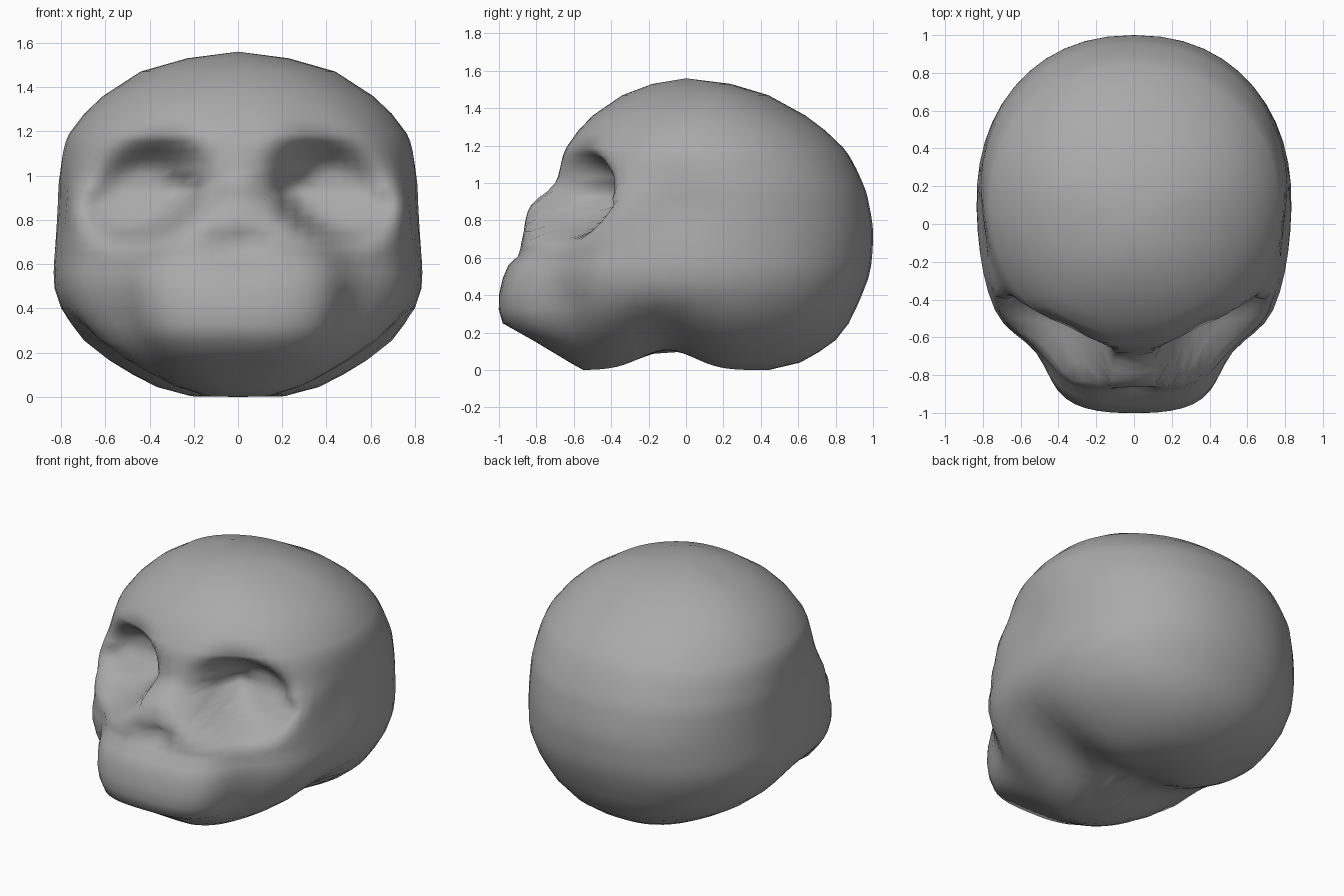
import bpy, bmesh, math

cube = bpy.data.objects.get("Cube")
if cube:
    bpy.data.objects.remove(cube, do_unlink=True)

SIDES = 60
SIDE_Y = 0.1   # where the widest point of each slice sits

# Horizontal slices: height, front y, back y, half width
SLICES = [
    (0.0, -0.55, 0.44, 0.24),
    (0.04, -0.62, 0.61, 0.38),
    (0.16, -0.82, 0.80, 0.59),
    (0.25, -0.98, 0.87, 0.70),
    (0.40, -1.00, 0.94, 0.80),
    (0.49, -0.98, 0.975, 0.83),
    (0.56, -0.95, 0.99, 0.835),
    (0.61, -0.90, 0.995, 0.835),
    (0.74, -0.87, 1.00, 0.83),
    (0.88, -0.83, 0.98, 0.825),
    (1.00, -0.70, 0.945, 0.815),
    (1.19, -0.64, 0.84, 0.765),
    (1.36, -0.50, 0.64, 0.61),
    (1.47, -0.34, 0.44, 0.44),
    (1.53, -0.18, 0.24, 0.23),
]


def smooth(t):
    t = max(0.0, min(1.0, t))
    return t * t * (3 - 2 * t)


def bump(*offsets):
    return math.exp(-sum(o * o for o in offsets))


def power(value, exponent):
    return math.copysign(abs(value) ** exponent, value)


def slice_point(z, front, back, width, angle):
    """Point on a rounded slice; angle is measured from the front."""
    s, c = math.sin(angle), math.cos(angle)
    if c > 0:
        # square cheeks low down, rounder forehead above
        px, py = 2.8 - 0.6 * smooth((z - 0.85) / 0.35), 2.0
        y = SIDE_Y + (front - SIDE_Y) * power(c, 2 / py)
    else:
        px = py = 2.2 - 0.15 * smooth((z - 0.9) / 0.4)
        y = SIDE_Y - (back - SIDE_Y) * power(c, 2 / py)
    return width * power(s, 2 / px), y, z


def sculpt(x, y, z):
    """Press the face hollows and the underside into the plain form."""
    ax = abs(x)
    if y < 0:
        # broad dent between muzzle and cheekbone
        dent = 0.075 * bump((ax - 0.56) / 0.2, (y + 0.72) / 0.2, (z - 0.42) / 0.32)
        x -= math.copysign(dent, x)
        y += dent
        ax = abs(x)
        # eye sockets, soft under the brow and steep at the lower lid
        middle = 0.94 - 0.2 * (ax - 0.43)
        q = math.hypot((ax - 0.45) / 0.36, (z - middle) / 0.28)
        depth = -0.33 - 0.7 * max(0.0, 0.93 - z)
        fade = 0.75 if z > middle else 0.5
        y += max(0.0, depth - y) * smooth((1.04 - q) / fade)
        # nasal opening, narrow and deepest at its top
        half = 0.13 - 0.5 * max(0.0, z - 0.62)
        q = math.hypot(ax / max(half, 0.03), (z - 0.67) / 0.08)
        y += (0.07 + 0.5 * (z - 0.67)) * smooth((1.1 - q) / 0.6)
    # shallow temples
    x *= 1 - 0.035 * bump((y + 0.05) / 0.22, (z - 0.88) / 0.2)
    # saddle and side groove between jaw and cranium
    x *= 1 - 0.07 * bump((y + 0.22) / 0.2) * smooth((0.45 - z) / 0.3)
    z += 0.11 * bump((y + 0.1) / 0.2) * max(0.0, 1 - z / 0.4)
    return x, y, z


def curve(a, b, c, d, t):
    """Smooth value between b and c."""
    return b + 0.5 * t * (c - a + t * (2 * a - 5 * b + 4 * c - d + t * (3 * (b - c) + d - a)))


# Smoothly subdivide the slices so that the face has enough rows
rows = [(0.0, -0.2, 0.15, 0.08), (0.0, -0.38, 0.3, 0.16)]
last = len(SLICES) - 1
for k in range(last):
    four = [SLICES[max(0, min(last, k + o))] for o in (-1, 0, 1, 2)]
    low, high = four[1][0], four[2][0]
    steps = max(1, round((high - low) / (0.04 if 0.5 < low < 1.15 else 0.08)))
    rows += [[curve(*column, i / steps) for column in zip(*four)] for i in range(steps)]
rows.append(SLICES[-1])

# Skin the rings; columns sit closer together on the face
bm = bmesh.new()
rings = []
for row in rows:
    ring = []
    for i in range(SIDES):
        u = 2 * math.pi * i / SIDES
        angle = u - 0.35 * math.sin(u)
        ring.append(bm.verts.new(sculpt(*slice_point(*row, angle))))
    rings.append(ring)
for lower, upper in zip(rings, rings[1:]):
    for i in range(SIDES):
        j = (i + 1) % SIDES
        bm.faces.new((lower[i], lower[j], upper[j], upper[i]))
for ring, tip in ((rings[0], sculpt(0, -0.03, 0)), (rings[-1], (0, 0, 1.56))):
    pole = bm.verts.new(tip)
    for i in range(SIDES):
        bm.faces.new((ring[i], ring[(i + 1) % SIDES], pole))
bmesh.ops.recalc_face_normals(bm, faces=bm.faces)
for face in bm.faces:
    face.smooth = True

mesh = bpy.data.meshes.new("skull")
bm.to_mesh(mesh)
bm.free()
skull = bpy.data.objects.new("skull", mesh)
bpy.context.collection.objects.link(skull)

# Plain grey surface
grey = bpy.data.materials.new("plain_grey")
grey.use_nodes = True
grey.diffuse_color = (0.4, 0.4, 0.4, 1)
grey.node_tree.nodes["Principled BSDF"].inputs["Base Color"].default_value = (0.4, 0.4, 0.4, 1)
mesh.materials.append(grey)
